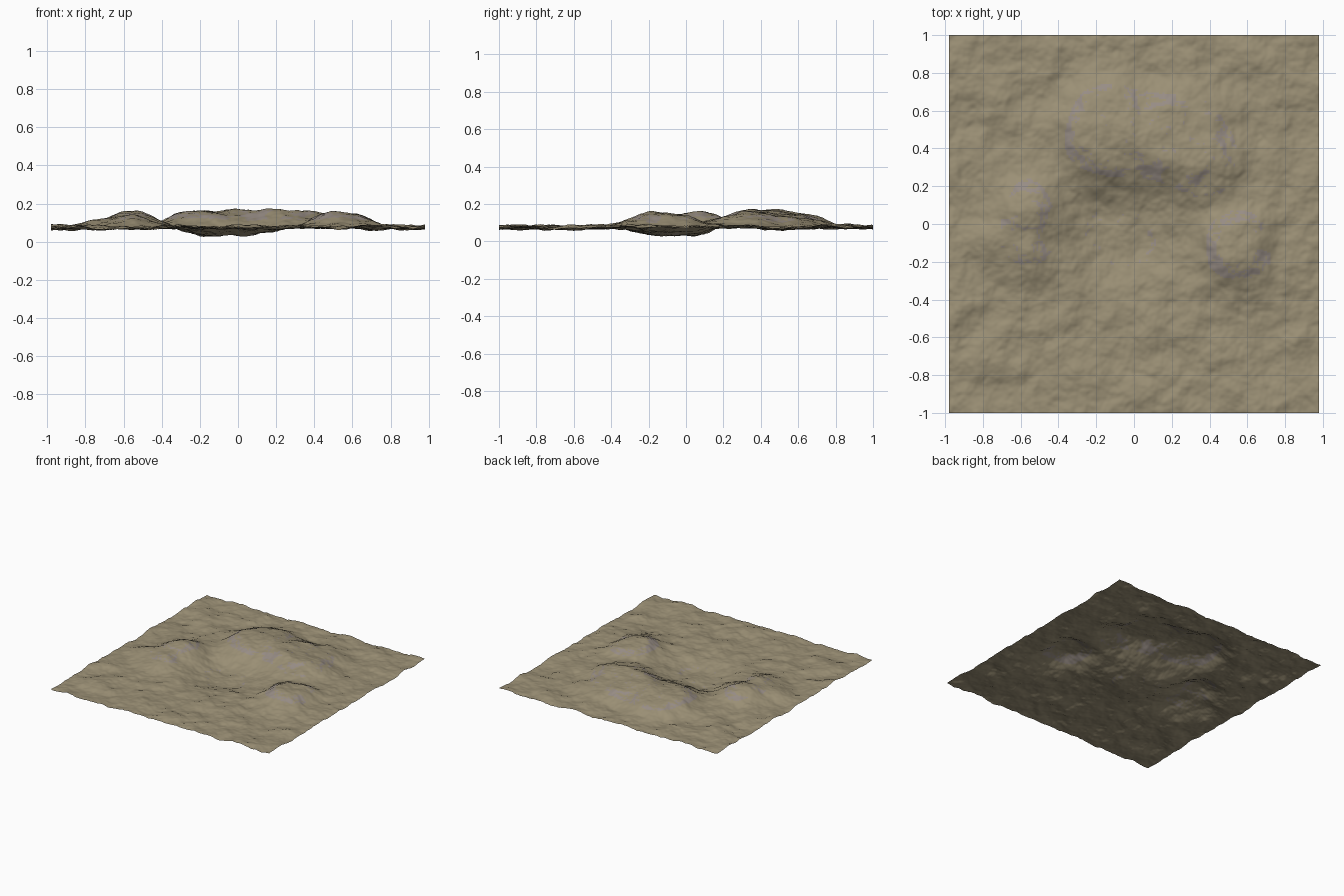
import bpy, math
from mathutils import Vector, noise

if "Cube" in bpy.data.objects:
    bpy.data.objects.remove(bpy.data.objects["Cube"])

NX, NY = 220, 224          # grid resolution
HX, HY = 0.98, 1.0         # half sizes
BASE = 0.075

# broad features: x, y, radius x, radius y, height
FEATURES = [
    (-0.10, 0.47, 0.27, 0.25, 0.085),
    (0.33, 0.40, 0.22, 0.25, 0.075),
    (-0.56, 0.00, 0.19, 0.26, 0.070),
    (0.56, -0.12, 0.21, 0.22, 0.075),
    (-0.08, -0.06, 0.22, 0.24, -0.048),
]


def macro(x, y):
    """Hills and the central hollow, with irregular outlines."""
    w = noise.noise_vector(Vector((x * 3, y * 3, 4.0))) * 0.07
    total = 0
    for cx, cy, rx, ry, h in FEATURES:
        d = math.hypot((x + w.x - cx) / rx, (y + w.y - cy) / ry)
        total += h * math.exp(-d ** 3 * 0.8)
    return total


def detail(x, y):
    """Fine rocky roughness in several octaves."""
    z, amp, freq = 0, 0.020, 5.0
    for i in range(5):
        z += amp * noise.noise(Vector((x * freq, y * freq, 7.3 * i + 1)))
        amp *= 0.52
        freq *= 2.0
    return z


def material(name, colour):
    m = bpy.data.materials.new(name)
    m.diffuse_color = (*colour, 1)
    m.use_nodes = True
    m.node_tree.nodes["Principled BSDF"].inputs["Base Color"].default_value = m.diffuse_color
    return m


# terrain sheet
verts, broad = [], []
for j in range(NY + 1):
    for i in range(NX + 1):
        x, y = -HX + 2 * HX * i / NX, -HY + 2 * HY * j / NY
        b = macro(x, y)
        broad.append(b)
        verts.append((x, y, max(0.0, BASE + b + detail(x, y))))
low = min(v[2] for v in verts)
verts = [(x, y, z - low) if low < 0 else (x, y, z) for x, y, z in verts]
W = NX + 1
faces = [(j * W + i, j * W + i + 1, (j + 1) * W + i + 1, (j + 1) * W + i)
         for j in range(NY) for i in range(NX)]
mesh = bpy.data.meshes.new("terrain")
mesh.from_pydata(verts, [], faces)
terrain = bpy.data.objects.new("terrain", mesh)
bpy.context.collection.objects.link(terrain)

# sandy soil, with bare rock patches on the hills
mesh.materials.append(material("soil", (0.33, 0.28, 0.18)))
mesh.materials.append(material("rock", (0.31, 0.265, 0.235)))
for p in mesh.polygons:
    b = broad[p.vertices[0]]
    patch = noise.noise(Vector((p.center.x * 6, p.center.y * 6, 20)))
    p.material_index = int((b > 0.04 or b < -0.03) and p.normal.z < 0.93 and patch > -0.3)
    p.use_smooth = True
